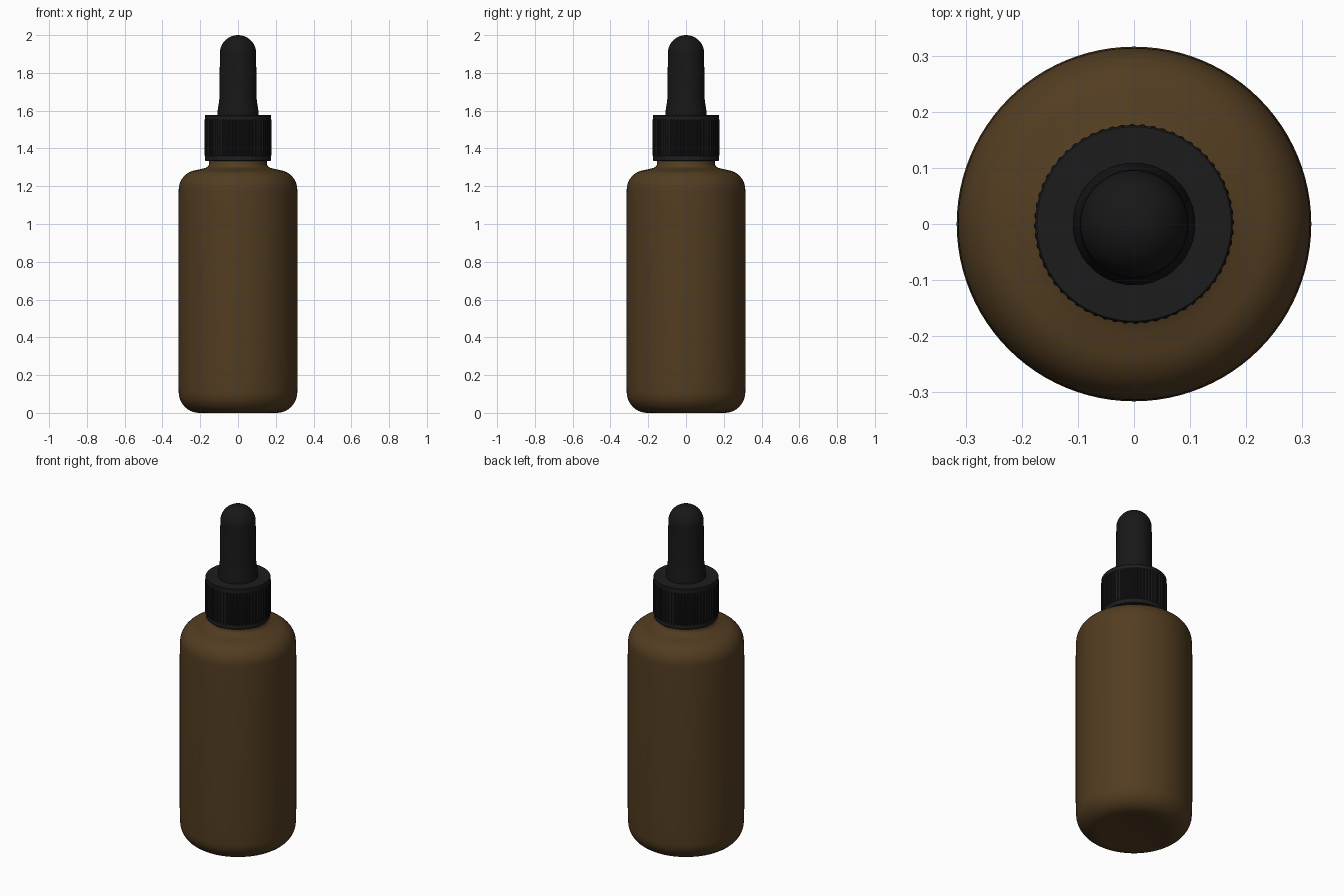
import bpy, bmesh
from math import sin, cos, pi, radians

if "Cube" in bpy.data.objects:
    bpy.data.objects.remove(bpy.data.objects["Cube"])


def material(name, color):
    m = bpy.data.materials.new(name)
    m.diffuse_color = (*color, 1)
    m.use_nodes = True
    m.node_tree.nodes["Principled BSDF"].inputs["Base Color"].default_value = m.diffuse_color
    return m


def arc(cx, cz, rx, rz, a0, a1, n=10):
    """Points of an elliptical arc in the (radius, height) plane."""
    return [(cx + rx * cos(radians(a0 + (a1 - a0) * i / n)),
             cz + rz * sin(radians(a0 + (a1 - a0) * i / n))) for i in range(n + 1)]


def lathe(name, profile, mat, segments=96, groove=None):
    """Revolve a profile (bottom to top) about z; groove(i, z) is taken off the radius."""
    bm = bmesh.new()
    rings = []
    for r, z in profile:
        if r < 1e-5:
            rings.append([bm.verts.new((0, 0, z))])
            continue
        ring = []
        for i in range(segments):
            a = 2 * pi * i / segments
            q = r - (groove(i, z) if groove else 0)
            ring.append(bm.verts.new((q * cos(a), q * sin(a), z)))
        rings.append(ring)
    for lo, hi in zip(rings, rings[1:]):
        for i in range(segments):
            j = (i + 1) % segments
            if len(lo) == 1:
                bm.faces.new((lo[0], hi[j], hi[i]))
            elif len(hi) == 1:
                bm.faces.new((lo[i], lo[j], hi[0]))
            else:
                bm.faces.new((lo[i], lo[j], hi[j], hi[i]))
    mesh = bpy.data.meshes.new(name)
    bm.to_mesh(mesh)
    bm.free()
    mesh.materials.append(mat)
    ob = bpy.data.objects.new(name, mesh)
    bpy.context.collection.objects.link(ob)
    bpy.ops.object.select_all(action='DESELECT')
    ob.select_set(True)
    bpy.context.view_layer.objects.active = ob
    bpy.ops.object.shade_smooth_by_angle(angle=radians(35))
    return ob


amber = material("amber_glass", (0.085, 0.046, 0.015))
black = material("black_plastic", (0.012, 0.012, 0.012))
rubber = material("black_rubber", (0.009, 0.009, 0.009))

# Glass bottle: slightly recessed base, rounded body, shoulder and neck
bottle = [(0, 0.012), (0.15, 0.010), (0.185, 0.002)]
bottle += arc(0.205, 0.11, 0.109, 0.11, -90, 0)
bottle += [(0.316, 0.19), (0.316, 1.10)]
bottle += arc(0.214, 1.18, 0.10, 0.105, 0, 80)
bottle += [(0.195, 1.291), (0.170, 1.298), (0.158, 1.305), (0.153, 1.315),
           (0.153, 1.40), (0, 1.40)]
lathe("bottle", bottle, amber)

# Screw cap: ribbed collar with plain rims above and below
RIBS = 60


def cap_groove(i, z):
    return 0.005 if i % 4 >= 2 and 1.362 < z < 1.552 else 0


cap = [(0, 1.345), (0.150, 1.345), (0.150, 1.333), (0.170, 1.333), (0.174, 1.337),
       (0.174, 1.360), (0.178, 1.363), (0.178, 1.550), (0.176, 1.553),
       (0.176, 1.573), (0.173, 1.577), (0, 1.577)]
lathe("screw_cap", cap, black, RIBS * 4, cap_groove)

# Rubber squeeze bulb: flared foot, straight stem, domed top
bulb = [(0, 1.565), (0.109, 1.565), (0.109, 1.585), (0.107, 1.605), (0.101, 1.645), (0.098, 1.67)]
bulb += arc(0, 1.905, 0.096, 0.095, 0, 90, 14)[:-1] + [(0, 2.0)]
lathe("dropper_bulb", bulb, rubber, 64)
